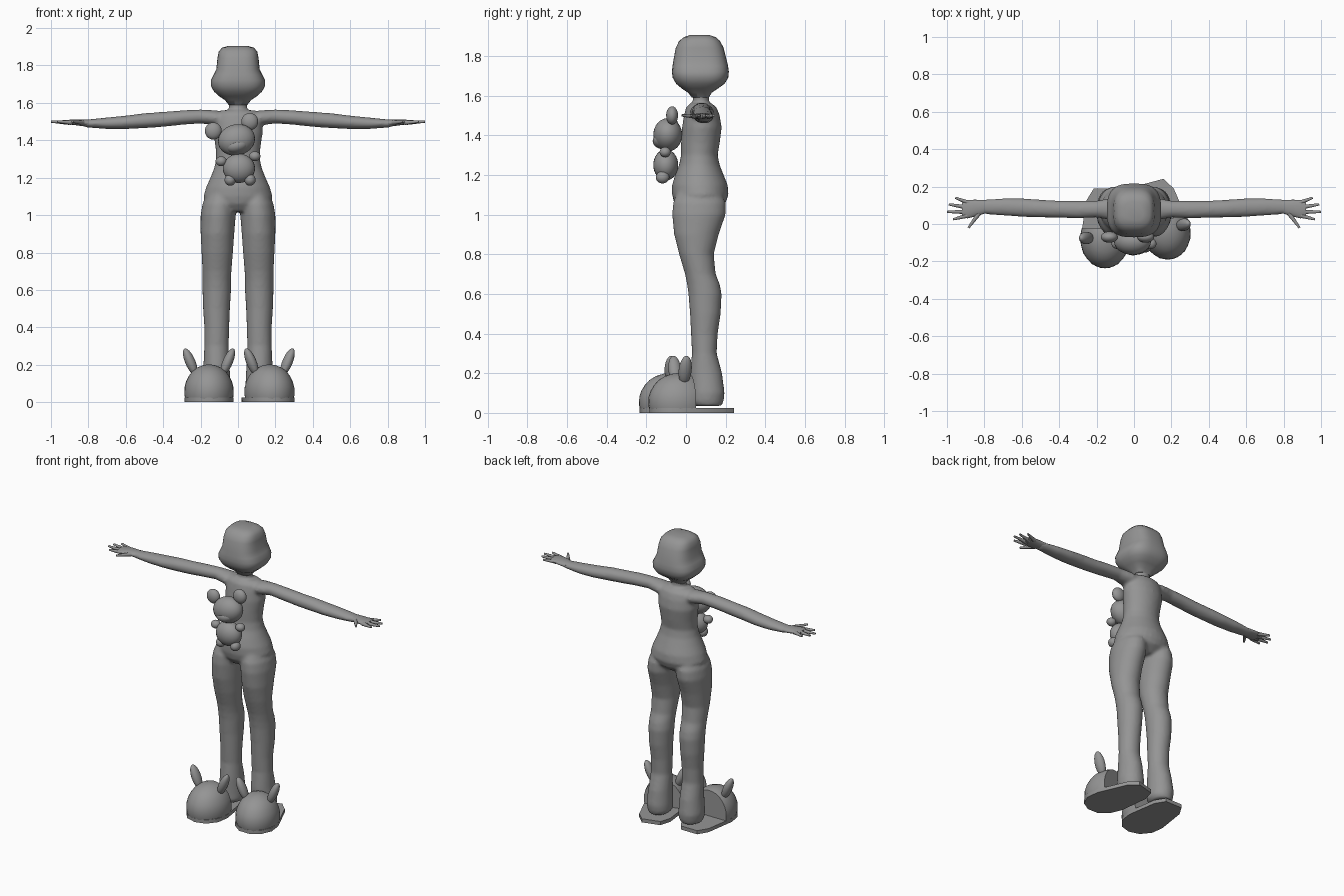
import bpy, bmesh, math
from mathutils import Vector, Matrix

cube = bpy.data.objects.get("Cube")
if cube:
    bpy.data.objects.remove(cube, do_unlink=True)

GREY = (0.3, 0.3, 0.3, 1)
mat = bpy.data.materials.new("plain grey")
mat.use_nodes = True
mat.diffuse_color = GREY
mat.node_tree.nodes["Principled BSDF"].inputs["Base Color"].default_value = GREY


def finish(bm, name, matrix=Matrix()):
    """Turn a bmesh into a smooth shaded grey object."""
    bmesh.ops.recalc_face_normals(bm, faces=bm.faces[:])
    bm.transform(matrix)
    mesh = bpy.data.meshes.new(name)
    bm.to_mesh(mesh)
    bm.free()
    mesh.materials.append(mat)
    obj = bpy.data.objects.new(name, mesh)
    bpy.context.collection.objects.link(obj)
    bpy.ops.object.select_all(action="DESELECT")
    bpy.context.view_layer.objects.active = obj
    obj.select_set(True)
    bpy.ops.object.shade_smooth_by_angle(angle=math.radians(50))
    return obj


def loft(bm, sections, along="z", power=2.0, sides=32):
    """Skin rings; each section is (position, low a, high a, low b, high b)."""
    def rounded(value):
        return math.copysign(abs(value) ** (2 / power), value)
    rings = []
    for t, a0, a1, b0, b1 in sections:
        ring = []
        for i in range(sides):
            angle = math.tau * i / sides
            a = (a0 + a1) / 2 + (a1 - a0) / 2 * rounded(math.cos(angle))
            b = (b0 + b1) / 2 + (b1 - b0) / 2 * rounded(math.sin(angle))
            ring.append(bm.verts.new((a, b, t) if along == "z" else (t, a, b)))
        rings.append(ring)
    for low, high in zip(rings, rings[1:]):
        for i in range(sides):
            j = (i + 1) % sides
            bm.faces.new((low[i], low[j], high[j], high[i]))
    bm.faces.new(rings[0])
    bm.faces.new(rings[-1])


def mirrored(sections, side):
    return [(t, side * a0, side * a1, b0, b1) for t, a0, a1, b0, b1 in sections]


def ball(name, loc, size, tilt=0.0, base=Matrix()):
    bm = bmesh.new()
    bmesh.ops.create_uvsphere(bm, u_segments=24, v_segments=16, radius=1)
    place = Matrix.Translation(loc) @ Matrix.Rotation(tilt, 4, "Y")
    finish(bm, name, base @ place @ Matrix.Diagonal((*size, 1)))


# Body: torso, legs and arms fused into one smooth skin
torso = [(1.02, -.10, .10, -.03, .15), (1.06, -.17, .17, -.06, .20),
         (1.1, -.185, .185, -.07, .215), (1.15, -.17, .17, -.07, .21),
         (1.2, -.148, .148, -.055, .19), (1.25, -.128, .128, -.035, .17),
         (1.3, -.117, .117, -.025, .16), (1.36, -.12, .12, -.025, .17),
         (1.44, -.132, .132, -.02, .18), (1.5, -.128, .128, -.01, .17),
         (1.54, -.118, .118, .0, .155), (1.56, -.09, .09, .02, .13)]
neck = [(1.5, -.05, .05, .03, .12), (1.57, -.048, .048, .035, .115),
        (1.64, -.055, .055, .03, .12)]
leg = [(.035, .06, .18, .04, .18), (.06, .04, .19, .02, .19),
       (.1, .04, .195, .02, .195), (.2, .045, .185, .02, .182),
       (.3, .05, .18, .03, .155), (.4, .047, .18, .025, .16),
       (.5, .043, .187, .02, .175), (.6, .037, .19, .012, .18),
       (.65, .037, .19, .005, .17), (.7, .035, .19, -.005, .15),
       (.8, .027, .195, -.035, .14), (.9, .02, .2, -.06, .165),
       (1, .012, .2, -.07, .2), (1.06, .01, .19, -.065, .2),
       (1.12, .03, .16, -.04, .17)]
arm = [(.05, .03, .14, 1.46, 1.55), (.12, .02, .14, 1.48, 1.56),
       (.2, .035, .125, 1.49, 1.565), (.3, .03, .125, 1.483, 1.56),
       (.4, .033, .125, 1.472, 1.552), (.5, .035, .13, 1.465, 1.545),
       (.6, .038, .138, 1.46, 1.532), (.7, .045, .138, 1.46, 1.522),
       (.8, .052, .13, 1.468, 1.512), (.83, .05, .13, 1.473, 1.512)]
body = bmesh.new()
loft(body, torso)
loft(body, neck)
for side in (-1, 1):
    loft(body, mirrored(leg, side))
    loft(body, [(side * t, *rest) for t, *rest in arm], along="x")
body_obj = finish(body, "body")
remesh = body_obj.modifiers.new("fuse", "REMESH")
remesh.mode = "VOXEL"
remesh.voxel_size = .01
remesh.use_smooth_shade = True
smooth = body_obj.modifiers.new("soften", "SMOOTH")
smooth.iterations = 6

# Head: rounded block swelling at the cheeks
head = bmesh.new()
loft(head, [(1.59, -.05, .05, .03, .115), (1.615, -.07, .07, .01, .13),
            (1.635, -.1, .1, -.02, .16), (1.66, -.128, .128, -.05, .195),
            (1.69, -.145, .145, -.067, .213), (1.72, -.145, .145, -.071, .216),
            (1.75, -.13, .13, -.068, .212), (1.78, -.116, .116, -.063, .205),
            (1.84, -.11, .11, -.052, .19), (1.875, -.103, .103, -.035, .172),
            (1.895, -.085, .085, -.01, .15), (1.905, -.05, .05, .02, .12)],
     power=2.9, sides=40)
finish(head, "head")

# Hands: flat palm and five tapered fingers
palm = [(.8, .055, .128, 1.472, 1.512), (.85, .04, .13, 1.478, 1.512),
        (.89, .03, .128, 1.484, 1.511), (.92, .04, .12, 1.488, 1.508)]
fingers = {"thumb": ((.83, .055), (.885, -.02)), "index": ((.89, .045), (.967, .025)),
           "middle": ((.9, .065), (1, .065)), "ring": ((.9, .09), (.99, .105)),
           "little": ((.88, .112), (.955, .14))}
for side, word in ((-1, "right"), (1, "left")):
    bm = bmesh.new()
    loft(bm, [(side * t, *rest) for t, *rest in palm], along="x", sides=20)
    for root, tip in fingers.values():
        start = Vector((side * root[0], root[1], 1.495))
        end = Vector((side * tip[0], tip[1], 1.5))
        axis = end - start
        turn = axis.to_track_quat("Z", "Y").to_matrix().to_4x4()
        bmesh.ops.create_cone(bm, cap_ends=True, segments=10, radius1=.013,
                              radius2=.006, depth=axis.length,
                              matrix=Matrix.Translation((start + end) / 2) @ turn)
    finish(bm, word + "_hand")

# Slippers: sole, domed toe and two upright ears
dome = [(.015, .96), (.04, 1), (.08, .99), (.11, .93), (.14, .82),
        (.165, .68), (.185, .48), (.197, .25), (.201, .08)]
for word, x, y, turn in (("right", -.155, -.075, 0), ("left", .168, -.03, 15)):
    base = Matrix.Translation((x, y, 0)) @ Matrix.Rotation(math.radians(turn), 4, "Z")
    bm = bmesh.new()
    loft(bm, [(z, -.132 * s, .132 * s, -.162 * s, .16 * s) for z, s in dome])
    bmesh.ops.holes_fill(bm, edges=bm.edges[:])
    cut = bmesh.ops.bisect_plane(bm, geom=bm.verts[:] + bm.edges[:] + bm.faces[:],
                                 plane_co=(0, .05, 0), plane_no=(0, 1, 0),
                                 clear_outer=True)
    rim = [e for e in cut["geom_cut"] if isinstance(e, bmesh.types.BMEdge)]
    bmesh.ops.edgeloop_fill(bm, edges=rim)
    finish(bm, word + "_slipper_toe", base)

    bm = bmesh.new()
    outline = [(.0, -.16), (.07, -.14), (.118, -.08), (.13, 0), (.115, .1),
               (.1, .2), (.06, .265)]
    points = outline + [(-px, py) for px, py in reversed(outline[1:])]
    face = bm.faces.new([bm.verts.new((px, py, 0)) for px, py in points])
    top = bmesh.ops.extrude_face_region(bm, geom=[face])["geom"]
    bmesh.ops.translate(bm, vec=(0, 0, .024),
                        verts=[v for v in top if isinstance(v, bmesh.types.BMVert)])
    finish(bm, word + "_slipper_sole", base)
    for side in (-1, 1):
        ball(word + "_slipper_ear", (side * .1, 0, .215), (.027, .033, .078),
             side * math.radians(23), base)

# Plush toy held against the chest
ball("toy_head", (-.008, -.092, 1.402), (.1, .073, .083), math.radians(-14))
ball("toy_muzzle", (-.005, -.118, 1.372), (.062, .05, .04), math.radians(-14))
ball("toy_body", (.005, -.102, 1.25), (.086, .063, .078))
for name, x, y, z, size in (("toy_ear", -.132, -.07, 1.45, (.045, .03, .046)),
                            ("toy_ear", .063, -.07, 1.5, (.045, .03, .046)),
                            ("toy_arm", -.09, -.105, 1.288, (.03, .028, .026)),
                            ("toy_arm", .09, -.105, 1.315, (.03, .028, .026)),
                            ("toy_foot", -.042, -.118, 1.188, (.03, .034, .031)),
                            ("toy_foot", .064, -.118, 1.188, (.03, .034, .031))):
    ball(name, (x, y, z), size)
